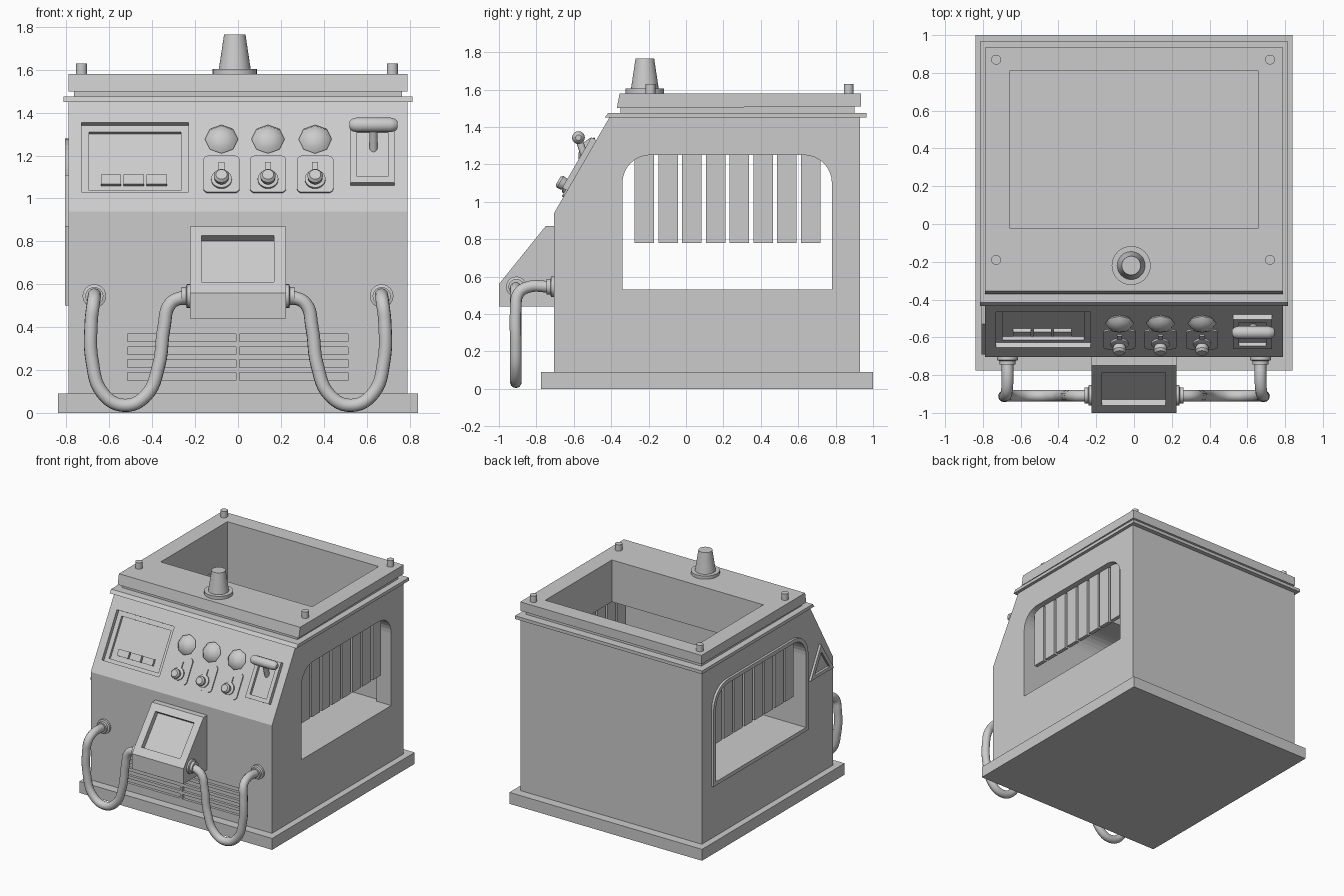
import bpy, bmesh, math
from mathutils import Matrix, Vector

cube = bpy.data.objects.get("Cube")
if cube:
    bpy.data.objects.remove(cube, do_unlink=True)

GREY = (0.6, 0.6, 0.6, 1)
mat = bpy.data.materials.new("plain grey")
mat.use_nodes = True
mat.diffuse_color = GREY
mat.node_tree.nodes["Principled BSDF"].inputs["Base Color"].default_value = GREY


def frame(x, y, z, at=(0, 0, 0)):
    """Local axes of a work plane, with its origin."""
    m = Matrix((x, y, z)).transposed().to_4x4()
    m.translation = at
    return m


X, Y, Z = Vector((1, 0, 0)), Vector((0, 1, 0)), Vector((0, 0, 1))
TOP = Matrix()
SIDE = frame(Y, Z, X)                     # profile in y, z; extruded along x
FRONT = frame(X, Z, -Y, (0, -0.705, 0))   # on the front wall, outward
up = Vector((0, 0.295, 0.51)).normalized()
PANEL = frame(X, up, X.cross(up), (0, -0.705, 0.94))
up = Vector((0, 0.25, 0.31)).normalized()
SCREEN = frame(X, up, X.cross(up), (0, -1.0, 0.56))


def finish(name, bm, smooth=False):
    bmesh.ops.recalc_face_normals(bm, faces=bm.faces)
    mesh = bpy.data.meshes.new(name)
    bm.to_mesh(mesh)
    bm.free()
    mesh.materials.append(mat)
    ob = bpy.data.objects.new(name, mesh)
    bpy.context.collection.objects.link(ob)
    if smooth:
        activate(ob)
        bpy.ops.object.shade_smooth_by_angle(angle=math.radians(40))
    return ob


def activate(ob):
    bpy.ops.object.select_all(action='DESELECT')
    ob.select_set(True)
    bpy.context.view_layer.objects.active = ob


def prism(name, pts, lo, hi, m=TOP):
    bm = bmesh.new()
    face = bm.faces.new([bm.verts.new((a, b, lo)) for a, b in pts])
    ext = bmesh.ops.extrude_face_region(bm, geom=[face])["geom"]
    verts = [v for v in ext if isinstance(v, bmesh.types.BMVert)]
    bmesh.ops.translate(bm, vec=(0, 0, hi - lo), verts=verts)
    bm.transform(m)
    return finish(name, bm)


def rect(a0, a1, b0, b1):
    return [(a0, b0), (a1, b0), (a1, b1), (a0, b1)]


def rounded(a0, a1, b0, b1, top, bottom=0):
    """Rectangle with its top and bottom corners rounded."""
    pts = []
    for i, (a, b, r) in enumerate([(a1, b1, top), (a0, b1, top),
                                   (a0, b0, bottom), (a1, b0, bottom)]):
        if not r:
            pts.append((a, b))
            continue
        ca = a - r if a == a1 else a + r
        cb = b - r if b == b1 else b + r
        for k in range(9):
            t = math.pi / 2 * (i + k / 8)
            pts.append((ca + r * math.cos(t), cb + r * math.sin(t)))
    return pts


def lathe(name, profile, m, sides=24):
    """Capped turned part from (radius, height) pairs."""
    bm = bmesh.new()
    rings = [[bm.verts.new((r * math.cos(math.tau * k / sides),
                            r * math.sin(math.tau * k / sides), h))
              for k in range(sides)] for r, h in profile]
    for a, b in zip(rings, rings[1:]):
        for k in range(sides):
            j = (k + 1) % sides
            bm.faces.new((a[k], a[j], b[j], b[k]))
    bm.faces.new(rings[0])
    bm.faces.new(rings[-1])
    bm.transform(m)
    return finish(name, bm, True)


def cut(ob, pts, lo, hi, m=TOP):
    cutter = prism("cutter", pts, lo, hi, m)
    mod = ob.modifiers.new("cut", 'BOOLEAN')
    mod.operation, mod.solver, mod.object = 'DIFFERENCE', 'EXACT', cutter
    activate(ob)
    bpy.ops.object.modifier_apply(modifier=mod.name)
    bpy.data.objects.remove(cutter, do_unlink=True)


def at(x, y, z, m):
    return Matrix.Translation((x, y, z)) @ m


# Housing with a side tunnel, open top, display recess and vents
prism("base_plate", rect(-0.84, 0.84, -0.775, 1.0), 0, 0.09)
body = prism("body", [(-0.705, 0.08), (-0.705, 0.94), (-0.41, 1.45),
                      (0.93, 1.45), (0.93, 0.08)], -0.79, 0.79, SIDE)
window = rounded(-0.34, 0.78, 0.53, 1.25, 0.15)
opening = rect(-0.66, 0.66, -0.02, 0.81)
cut(body, window, -1, 1, SIDE)
cut(body, opening, 0.53, 2)
cut(body, rect(-0.73, -0.23, 0.104, 0.479), -0.03, 0.1, PANEL)
cut(body, rect(-0.695, -0.265, 0.13, 0.445), -0.05, 0.1, PANEL)
for row in range(4):
    z = 0.152 + 0.06 * row
    for x in (-0.515, 0.007):
        cut(body, rect(x, x + 0.505, z, z + 0.036), -0.02, 0.1, FRONT)

# Lip, neck and lid around the opening
lip = prism("lip", [(-0.435, 1.45), (-0.415, 1.475), (0.965, 1.475),
                    (0.965, 1.45)], -0.815, 0.815, SIDE)
neck = prism("neck", rect(-0.35, 0.9, 1.47, 1.51), -0.765, 0.765, SIDE)
lid = prism("lid", [(-0.37, 1.5), (-0.355, 1.58), (0.935, 1.58),
                    (0.935, 1.51)], -0.79, 0.79, SIDE)
for part in (lip, neck, lid):
    cut(part, opening, 0.53, 2)

# Lid pins and tapered stack
for x in (-0.73, 0.72):
    for y in (-0.19, 0.87):
        lathe("lid_pin", [(0.026, 1.57), (0.026, 1.63)], at(x, y, 0, TOP))
lathe("stack", [(0.103, 1.575), (0.103, 1.605), (0.074, 1.605),
                (0.05, 1.765)], at(-0.015, -0.22, 0, TOP), 32)

# Hanging slats in both window openings
for s in (-1, 1):
    for i in range(8):
        y = -0.275 + 0.127 * i
        prism("window_slat", rect(y, y + 0.105, 0.78, 1.26),
              s * 0.73 - 0.015, s * 0.73 + 0.015, SIDE)

# Trim on the right wall: window frame and triangle
trim = prism("window_frame", rounded(-0.37, 0.81, 0.5, 1.28, 0.18),
             -0.808, -0.785, SIDE)
cut(trim, window, -1, 1, SIDE)
tri = [(-0.69, 0.87), (-0.40, 0.87), (-0.53, 1.11)]
centre = Vector((-0.54, 0.945))
badge = prism("triangle_frame", tri, -0.808, -0.785, SIDE)
cut(badge, [centre.lerp(Vector(p), 0.65) for p in tri], -1, 1, SIDE)

# Display keys
for i in range(3):
    x = -0.64 + 0.107 * i
    prism("display_key", rect(x, x + 0.095, 0.165, 0.215), -0.055, -0.03, PANEL)

# Dials and toggle switches
for x in (-0.077, 0.14, 0.36):
    lathe("dial", [(0.06, -0.005), (0.077, 0.015), (0.06, 0.036),
                   (0.03, 0.05), (0.004, 0.054)],
          PANEL @ Matrix.Translation((x, 0.38, 0)), 8)
    prism("switch_plate", rounded(x - 0.085, x + 0.085, 0.098, 0.295, 0.025, 0.025),
          -0.005, 0.009, PANEL)
    prism("switch_slot", rect(x - 0.014, x + 0.014, 0.19, 0.255), 0, 0.018, PANEL)
    lathe("switch_collar", [(0.048, 0), (0.048, 0.02), (0.036, 0.024)],
          PANEL @ Matrix.Translation((x, 0.165, 0)))
    lathe("switch_tip", [(0.022, 0.01), (0.034, 0.035), (0.036, 0.055), (0.026, 0.068)],
          PANEL @ Matrix.Translation((x, 0.16, 0)))

# Lever with its raised plate
plate = prism("lever_plate", rect(0.525, 0.73, 0.139, 0.45), -0.01, 0.03, PANEL)
cut(plate, rect(0.555, 0.70, 0.17, 0.42), 0.008, 0.1, PANEL)
lathe("lever_handle", [(0.015, -0.113), (0.028, -0.102), (0.034, -0.08), (0.034, 0.08),
                       (0.028, 0.102), (0.015, 0.113)], at(0.632, -0.575, 1.343, SIDE))
foot, grip = Vector((0.632, -0.535, 1.22)), Vector((0.632, -0.575, 1.343))
aim = (grip - foot).to_track_quat('Z', 'Y').to_matrix().to_4x4()
lathe("lever_stem", [(0.019, -0.02), (0.019, (grip - foot).length)], at(*foot, aim), 16)

# Front console with a recessed screen
console = prism("console", [(-0.70, 0.44), (-1.0, 0.44), (-1.0, 0.56), (-0.75, 0.87),
                            (-0.70, 0.87)], -0.225, 0.225, SIDE)
cut(console, rect(-0.17, 0.167, 0.064, 0.342), -0.04, 0.1, SCREEN)

# Hoses from the front wall to the console, with their collars
path = [(0.67, -0.73, 0.545), (0.67, -0.84, 0.545), (0.675, -0.895, 0.51),
        (0.685, -0.91, 0.42), (0.68, -0.91, 0.24), (0.63, -0.91, 0.09),
        (0.53, -0.91, 0.035), (0.43, -0.91, 0.08), (0.37, -0.91, 0.22),
        (0.345, -0.91, 0.4), (0.315, -0.91, 0.51), (0.24, -0.91, 0.545)]
for s in (-1, 1):
    curve = bpy.data.curves.new("hose", 'CURVE')
    curve.dimensions = '3D'
    curve.bevel_depth = 0.031
    curve.bevel_resolution = 4
    curve.resolution_u = 6
    curve.use_fill_caps = True
    spline = curve.splines.new('BEZIER')
    spline.bezier_points.add(len(path) - 1)
    for bp, (x, y, z) in zip(spline.bezier_points, path):
        bp.co = (s * x, y, z)
        bp.handle_left_type = bp.handle_right_type = 'AUTO'
    curve.materials.append(mat)
    hose = bpy.data.objects.new("hose", curve)
    bpy.context.collection.objects.link(hose)
    activate(hose)
    bpy.ops.object.convert(target='MESH')
    bpy.ops.object.shade_smooth_by_angle(angle=math.radians(40))
    collar = [(0.055, 0), (0.055, 0.016), (0.042, 0.02), (0.042, 0.04)]
    lathe("wall_collar", collar, at(s * 0.67, 0, 0.545, FRONT))
    lathe("console_collar", [(r, s * h) for r, h in collar],
          at(s * 0.223, -0.907, 0.545, SIDE))
